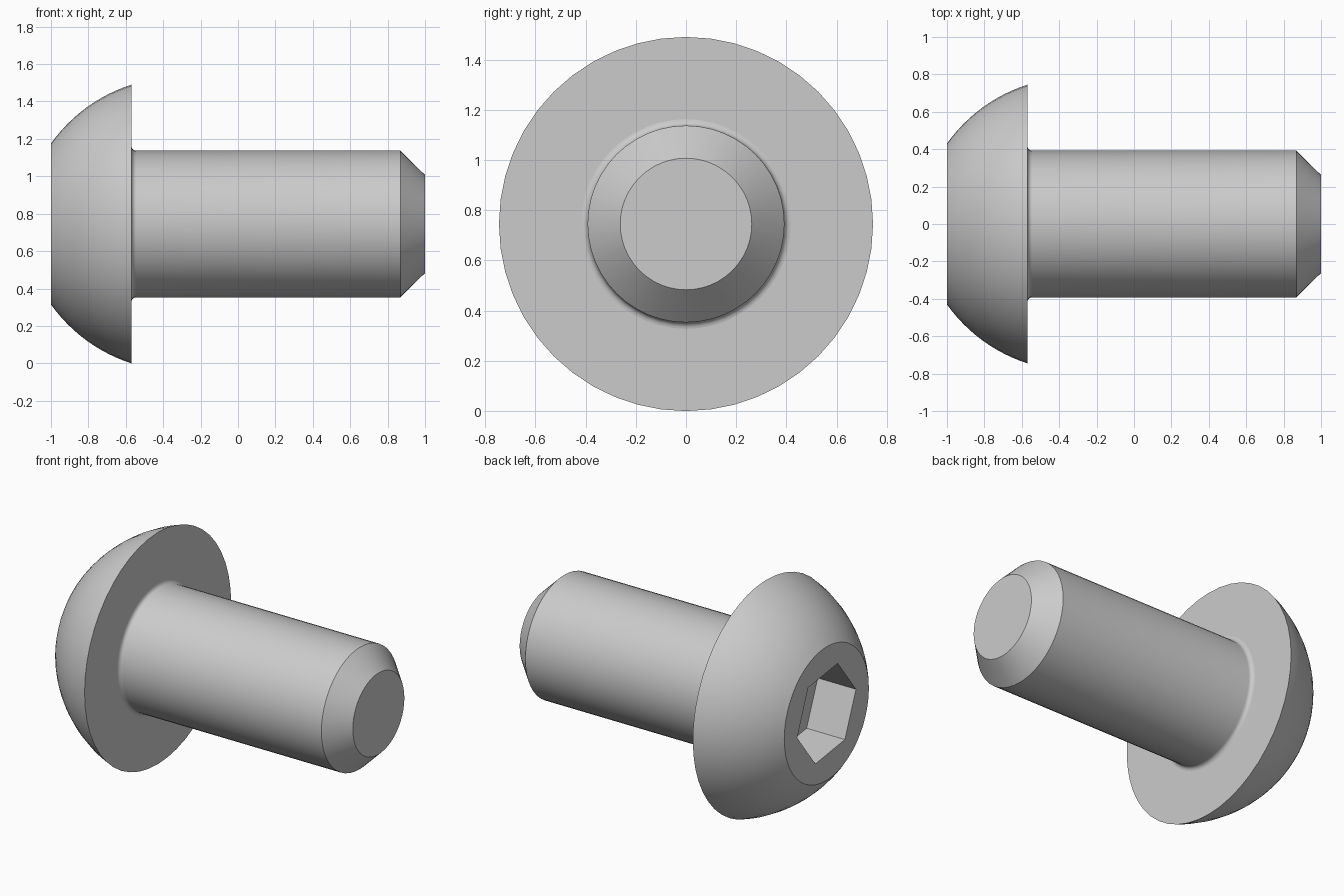
import bpy, bmesh
from math import sin, cos, pi, radians, asin, atan2, hypot
from mathutils import Vector

cube = bpy.data.objects.get("Cube")
if cube:
    bpy.data.objects.remove(cube, do_unlink=True)

SEGMENTS = 48
HEAD_R, FLAT_R, SHANK_R, TIP_R = 0.745, 0.43, 0.392, 0.262
FACE_X, SEAT_X, CHAMFER_X, TIP_X = -1.0, -0.57, 0.868, 1.0
FILLET = 0.026
HEX_R, HEX_DEPTH, HEX_TURN = 0.302, 0.272, radians(8)
DOME_R = 0.845

steel = bpy.data.materials.new("steel grey")
steel.use_nodes = True
colour = (0.6, 0.6, 0.6, 1)
steel.diffuse_color = colour
steel.node_tree.nodes["Principled BSDF"].inputs["Base Color"].default_value = colour


def dome_profile(steps=12):
    """Arc from the flat face to the rim of the head."""
    a, b = Vector((FACE_X, FLAT_R)), Vector((SEAT_X, HEAD_R))
    chord = b - a
    half = asin(chord.length / 2 / DOME_R)
    normal = Vector((-chord.y, chord.x)).normalized()
    centre = (a + b) / 2 - normal * DOME_R * cos(half)
    mid = atan2(normal.y, normal.x)
    return [centre + DOME_R * Vector((cos(t), sin(t)))
            for t in (mid + half - 2 * half * i / steps for i in range(steps + 1))]


def fillet_profile(steps=5):
    """Quarter round between the seat of the head and the shank."""
    return [Vector((SEAT_X + FILLET * (1 - cos(t)), SHANK_R + FILLET * (1 - sin(t))))
            for t in (pi / 2 * i / steps for i in range(steps + 1))]


def ring(bm, x, r, count, turn=0.0):
    return [bm.verts.new((x, r * sin(turn + 2 * pi * i / count),
                          HEAD_R + r * cos(turn + 2 * pi * i / count)))
            for i in range(count)]


def bridge(bm, a, b):
    n = len(a)
    for i in range(n):
        j = (i + 1) % n
        bm.faces.new((a[i], a[j], b[j], b[i]))


bm = bmesh.new()

# Head, fillet, shank and chamfer as one turned profile
profile = dome_profile() + fillet_profile()
profile += [Vector((CHAMFER_X, SHANK_R)), Vector((TIP_X, TIP_R))]
rings = [ring(bm, p.x, p.y, SEGMENTS) for p in profile]
for a, b in zip(rings, rings[1:]):
    bridge(bm, a, b)
bm.faces.new(rings[-1])

# Hexagonal socket with a flat floor
turn = pi / 6 + HEX_TURN
mouth = ring(bm, FACE_X, HEX_R, 6, turn)
floor = ring(bm, FACE_X + HEX_DEPTH, HEX_R, 6, turn)
bridge(bm, mouth, floor)
bm.faces.new(floor)

# Flat face around the socket
edges = [bm.edges.get((loop[i - 1], loop[i]))
         for loop in (rings[0], mouth) for i in range(len(loop))]
bmesh.ops.triangle_fill(bm, use_beauty=True, edges=edges, normal=(-1, 0, 0))
bmesh.ops.recalc_face_normals(bm, faces=bm.faces)

# Smooth turned surfaces, crisp edges round the flat ones
for face in bm.faces:
    face.smooth = abs(face.normal.x) < 0.999
for edge in bm.edges:
    flat = any(not f.smooth for f in edge.link_faces)
    edge.smooth = not flat and edge.calc_face_angle(0) < radians(25)

mesh = bpy.data.meshes.new("button_head_screw")
bm.to_mesh(mesh)
bm.free()
mesh.materials.append(steel)
screw = bpy.data.objects.new("button_head_screw", mesh)
bpy.context.collection.objects.link(screw)
